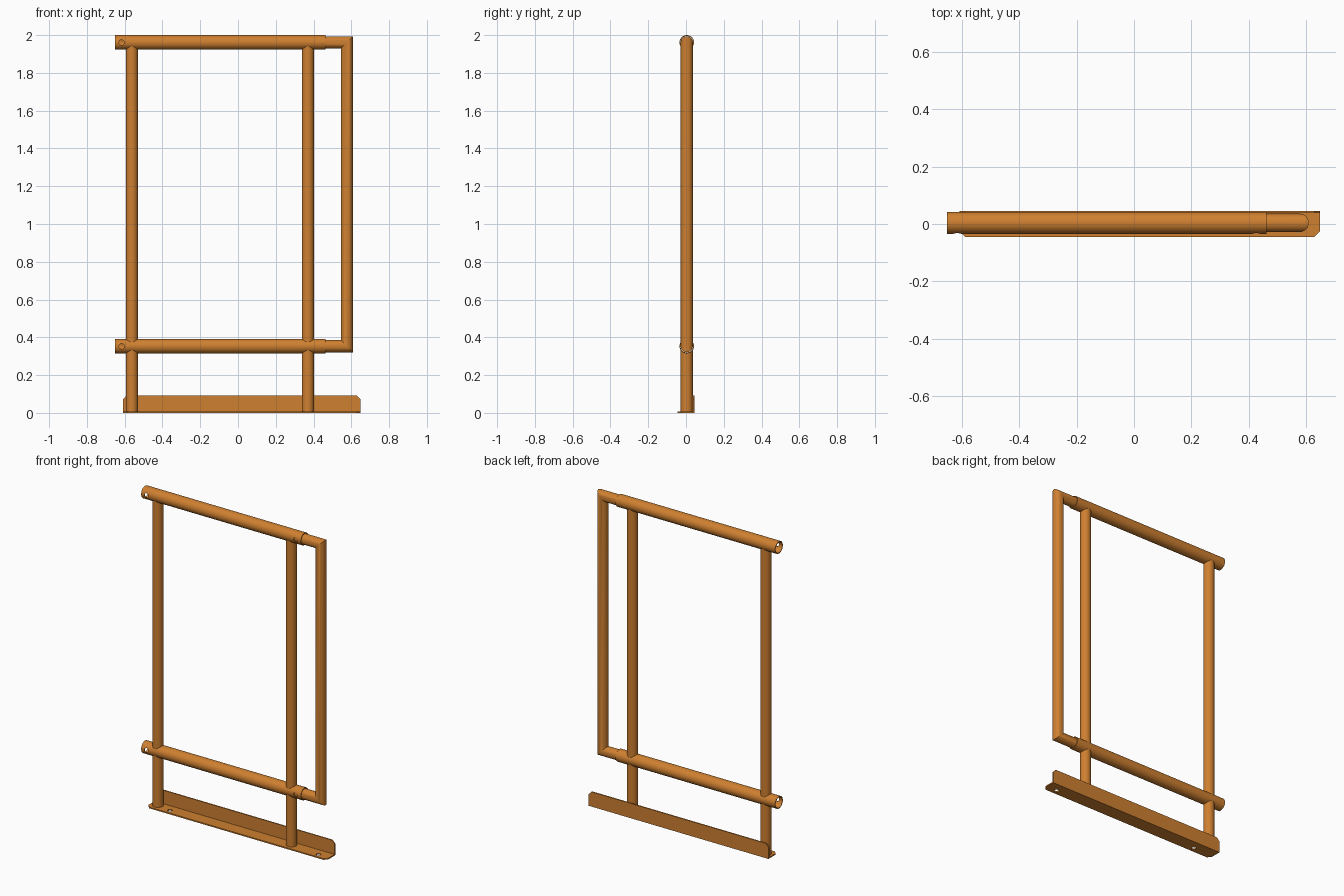
import bpy, bmesh, math
from mathutils import Vector

if "Cube" in bpy.data.objects:
    bpy.data.objects.remove(bpy.data.objects["Cube"], do_unlink=True)

SEGMENTS = 48
TUBE_Y = 0.004
RAIL_R, RAIL_BORE, POST_R = 0.0385, 0.0335, 0.032
RAIL_Z = {"lower": 0.353, "top": 1.9615}
RAIL_X = (-0.652, 0.462)
POST_X = {"right": -0.562, "left": 0.37}
PLATE_T, PLATE_H, PLATE_Y = 0.008, 0.093, 0.0455
PLATE_X = (-0.608, 0.648)

orange = bpy.data.materials.new("orange_paint")
orange.use_nodes = True
colour = (0.62, 0.215, 0.03, 1)
orange.diffuse_color = colour
orange.node_tree.nodes["Principled BSDF"].inputs["Base Color"].default_value = colour


def make_object(name, bm):
    bmesh.ops.recalc_face_normals(bm, faces=bm.faces[:])
    mesh = bpy.data.meshes.new(name)
    bm.to_mesh(mesh)
    bm.free()
    mesh.materials.append(orange)
    obj = bpy.data.objects.new(name, mesh)
    bpy.context.collection.objects.link(obj)
    return obj


def bridge(bm, a, b):
    for i in range(len(a)):
        j = (i + 1) % len(a)
        bm.faces.new((a[i], a[j], b[j], b[i]))


def circle(radius):
    for i in range(SEGMENTS):
        t = math.tau * i / SEGMENTS
        yield radius * math.cos(t), radius * math.sin(t)


def rod(name, start, end, radius):
    """Solid round bar between two points."""
    start, end = Vector(start), Vector(end)
    bm = bmesh.new()
    bmesh.ops.create_cone(bm, cap_ends=True, segments=SEGMENTS, radius1=radius,
                          radius2=radius, depth=(end - start).length)
    turn = (end - start).to_track_quat("Z", "Y").to_matrix()
    bmesh.ops.rotate(bm, verts=bm.verts[:], matrix=turn)
    bmesh.ops.translate(bm, verts=bm.verts[:], vec=(start + end) / 2)
    return make_object(name, bm)


def cut(obj, cutters):
    """Subtract each cutter, then remove it."""
    bpy.context.view_layer.objects.active = obj
    for cutter in cutters:
        cutter.hide_render = True
        mod = obj.modifiers.new("cut", "BOOLEAN")
        mod.operation = "DIFFERENCE"
        mod.solver = "EXACT"
        mod.object = cutter
        bpy.ops.object.modifier_apply(modifier=mod.name)
        bpy.data.objects.remove(cutter, do_unlink=True)


def smooth(obj):
    bpy.ops.object.select_all(action="DESELECT")
    obj.select_set(True)
    bpy.context.view_layer.objects.active = obj
    bpy.ops.object.shade_smooth_by_angle(angle=math.radians(30))


# Horizontal rails: open tubes with pin holes in the front wall
for level, z in RAIL_Z.items():
    bm = bmesh.new()
    rings = [[bm.verts.new((x, TUBE_Y + y, z + dz)) for y, dz in circle(r)]
             for x, r in ((RAIL_X[0], RAIL_R), (RAIL_X[1], RAIL_R),
                          (RAIL_X[1], RAIL_BORE), (RAIL_X[0], RAIL_BORE))]
    for i in range(4):
        bridge(bm, rings[i], rings[(i + 1) % 4])
    rail = make_object(level + "_rail", bm)
    cut(rail, [rod("pin_hole", (x, -0.08, z), (x, TUBE_Y, z), 0.014)
               for x in (-0.616, 0.426)])
    smooth(rail)

# Posts: coped where they meet the rails
for side, x in POST_X.items():
    post = rod(side + "_post", (x, TUBE_Y, PLATE_T), (x, TUBE_Y, RAIL_Z["top"]), POST_R)
    cut(post, [rod("cope", (x - 0.1, TUBE_Y, z), (x + 0.1, TUBE_Y, z), RAIL_R - 0.0007)
               for z in RAIL_Z.values()])
    smooth(post)

# Sliding end frame: one mitred bar running into both rails
bm = bmesh.new()
inner_x, outer_x = 0.3, 0.5765
low, high = RAIL_Z["lower"], RAIL_Z["top"]
path = ((inner_x, 0, high, 1), (outer_x, 1, high, 1),
        (outer_x, 1, low, -1), (inner_x, 0, low, -1))
rings = [[bm.verts.new((x + shear * d, TUBE_Y + y, z + flip * d))
          for y, d in circle(POST_R)] for x, shear, z, flip in path]
for a, b in zip(rings, rings[1:]):
    bridge(bm, a, b)
bm.faces.new(rings[0])
bm.faces.new(rings[-1])
smooth(make_object("sliding_end_frame", bm))

# Base: angle bar with clipped toe corners and two fixing holes
bm = bmesh.new()
inner_y = PLATE_Y - PLATE_T
profile = ((-PLATE_Y, 0), (PLATE_Y, 0), (PLATE_Y, PLATE_H),
           (inner_y, PLATE_H), (inner_y, PLATE_T), (-PLATE_Y, PLATE_T))
ends = [[bm.verts.new((x, y, z)) for y, z in profile] for x in PLATE_X]
bridge(bm, *ends)
for end in ends:
    bm.faces.new(end)
toes = [bm.edges.get(pair) for end in ends
        for pair in ((end[0], end[5]), (end[2], end[3]))]
bmesh.ops.bevel(bm, geom=toes, offset=0.02, segments=1, affect="EDGES")
base = make_object("base_angle", bm)
cut(base, [rod("fixing_hole", (x, -0.015, -0.02), (x, -0.015, 0.03), 0.014)
           for x in (-0.465, 0.572)])
